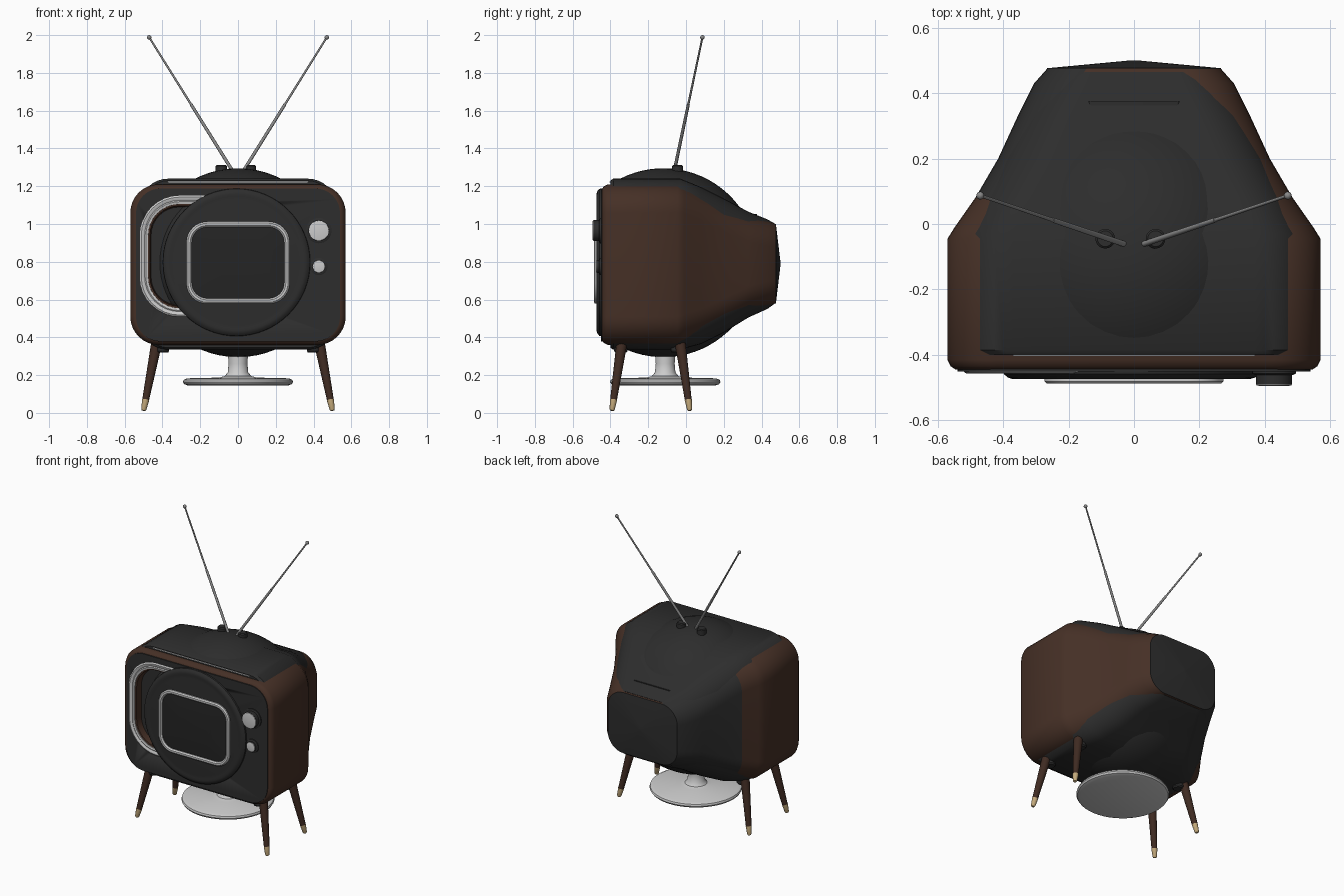
import bpy, bmesh
from math import sin, cos, pi, radians
from mathutils import Vector

if "Cube" in bpy.data.objects:
    bpy.data.objects.remove(bpy.data.objects["Cube"])


def material(name, rgb, rough=0.5):
    m = bpy.data.materials.new(name)
    m.use_nodes = True
    bsdf = m.node_tree.nodes["Principled BSDF"]
    m.diffuse_color = (*rgb, 1)
    bsdf.inputs["Base Color"].default_value = (*rgb, 1)
    bsdf.inputs["Roughness"].default_value = rough
    return m


CHARCOAL = material("charcoal plastic", (0.026, 0.026, 0.026))
SCREEN = material("screen glass", (0.018, 0.018, 0.018))
WALNUT = material("walnut veneer", (0.06, 0.029, 0.019))
LEGWOOD = material("dark leg wood", (0.05, 0.024, 0.016))
CHROME = material("pale chrome", (0.6, 0.6, 0.6))
STEEL = material("antenna steel", (0.25, 0.25, 0.25))
BRASS = material("brass", (0.55, 0.4, 0.2))


def rounded(y, hw, lo, hi, r, cx=0, n=8):
    """Rounded rectangle in the plane at depth y."""
    pts = []
    for k, (sx, sz) in enumerate([(1, 1), (-1, 1), (-1, -1), (1, -1)]):
        px = cx + sx * (hw - r)
        pz = hi - r if sz > 0 else lo + r
        for i in range(n + 1):
            a = (k + i / n) * pi / 2
            pts.append(Vector((px + r * cos(a), y, pz + r * sin(a))))
    return pts


def circle(centre, axis, r, n=32):
    turn = Vector((0, 0, 1)).rotation_difference(Vector(axis))
    return [Vector(centre) + turn @ Vector((r * cos(2 * pi * i / n), r * sin(2 * pi * i / n), 0))
            for i in range(n)]


def loft(name, loops, mats, cyclic=False, angle=35):
    """Skin a row of matching loops; cap the ends, or join them into a frame."""
    bm = bmesh.new()
    rows = [[bm.verts.new(p) for p in loop] for loop in loops]
    pairs = list(zip(rows, rows[1:])) + ([(rows[-1], rows[0])] if cyclic else [])
    for a, b in pairs:
        for i in range(len(a)):
            j = (i + 1) % len(a)
            bm.faces.new((a[i], a[j], b[j], b[i]))
    if not cyclic:
        bm.faces.new(rows[0])
        bm.faces.new(rows[-1])
    bmesh.ops.recalc_face_normals(bm, faces=bm.faces)
    mesh = bpy.data.meshes.new(name)
    bm.to_mesh(mesh)
    bm.free()
    ob = bpy.data.objects.new(name, mesh)
    bpy.context.collection.objects.link(ob)
    for m in mats:
        mesh.materials.append(m)
    smooth(ob, angle)
    return ob


def smooth(ob, angle=35):
    bpy.ops.object.select_all(action='DESELECT')
    ob.select_set(True)
    bpy.context.view_layer.objects.active = ob
    bpy.ops.object.shade_smooth_by_angle(angle=radians(angle))


def lathe(name, centre, axis, profile, mat, n=32):
    """Turned part from (distance along axis, radius) pairs."""
    c, d = Vector(centre), Vector(axis).normalized()
    return loft(name, [circle(c + d * t, d, r, n) for t, r in profile], [mat])


def cut(ob, cutter):
    mod = ob.modifiers.new("recess", 'BOOLEAN')
    mod.operation = 'DIFFERENCE'
    mod.solver = 'EXACT'
    mod.object = cutter
    bpy.context.view_layer.objects.active = ob
    bpy.ops.object.modifier_apply(modifier=mod.name)


# Walnut cabinet, tapering to the back; its right rear flank is charcoal
cabinet = loft("cabinet", [rounded(*s) for s in [
    (-0.445, 0.545, 0.385, 1.185, 0.13), (-0.435, 0.56, 0.37, 1.2, 0.14),
    (-0.415, 0.57, 0.36, 1.21, 0.15), (-0.045, 0.57, 0.36, 1.21, 0.15),
    (-0.01, 0.548, 0.37, 1.2, 0.15), (0.08, 0.485, 0.4, 1.17, 0.15),
    (0.2, 0.415, 0.455, 1.11, 0.15), (0.33, 0.355, 0.53, 1.045, 0.14),
    (0.43, 0.305, 0.565, 1.015, 0.13), (0.475, 0.265, 0.58, 1.0, 0.12)]],
    [WALNUT, CHARCOAL])
for f in cabinet.data.polygons:
    if f.center.x < 0 and f.center.y > 0.06:
        f.material_index = 1

# Charcoal shell showing through along the top and bottom
loft("top_and_bottom_shell", [rounded(*s) for s in [
    (-0.4, 0.51, 0.345, 1.23, 0.145), (-0.385, 0.52, 0.335, 1.24, 0.15),
    (-0.03, 0.52, 0.335, 1.24, 0.15), (0.08, 0.463, 0.365, 1.195, 0.15),
    (0.2, 0.4, 0.425, 1.135, 0.15), (0.33, 0.335, 0.505, 1.065, 0.14),
    (0.43, 0.275, 0.55, 1.025, 0.13), (0.465, 0.24, 0.575, 1.005, 0.11)]], [CHARCOAL])
loft("back_cap", [rounded(*s) for s in [
    (0.46, 0.268, 0.578, 1.002, 0.12), (0.476, 0.266, 0.58, 1.0, 0.12),
    (0.5, 0.01, 0.78, 0.8, 0.008)]], [CHARCOAL])
loft("back_vent_lip", [rounded(y, 0.14, 1.03, 1.052, 0.01) for y in (0.33, 0.375)], [CHARCOAL])

# Front panel with the recessed window
panel = loft("front_panel", [rounded(*s) for s in [
    (-0.44, 0.54, 0.378, 1.188, 0.13), (-0.45, 0.54, 0.378, 1.188, 0.13)]], [CHARCOAL])
WINDOW = dict(cx=-0.135)
cutter = loft("window_cutter", [rounded(y, 0.345, 0.55, 1.11, 0.17, **WINDOW)
                                for y in (-0.6, -0.36)], [WALNUT])
for ob in (cabinet, panel):
    cut(ob, cutter)
bpy.data.objects.remove(cutter)


def frame(name, profile, hw, lo, hi, r, mat, cx=0):
    """Rounded frame from (inset, depth) pairs."""
    return loft(name, [rounded(y, hw - i, lo + i, hi - i, r - i, cx) for i, y in profile],
                [mat], cyclic=True)


frame("window_frame", [(0, -0.44), (0, -0.452), (0.008, -0.457), (0.02, -0.455),
                       (0.026, -0.451), (0.032, -0.455), (0.044, -0.452), (0.046, -0.43)],
      0.385, 0.51, 1.15, 0.21, CHROME, -0.135)
frame("window_liner", [(0.044, -0.446), (0.054, -0.444), (0.06, -0.4), (0.044, -0.4)],
      0.385, 0.51, 1.15, 0.21, WALNUT, -0.135)

# Ball inside the cabinet, flattened into a round screen bezel
START = 0.86
lathe("ball_body", (0, -0.12, 0.795), (0, 1, 0),
      [(-0.5 * cos(a), 0.5 * sin(a)) for a in
       [START + (pi - 0.02 - START) * i / 28 for i in range(29)]], CHARCOAL, 64)
lathe("round_bezel", (-0.008, -0.435, 0.797), (0, -1, 0),
      [(0, 0.385), (0.012, 0.391), (0.024, 0.389), (0.034, 0.378), (0.039, 0.362),
       (0.036, 0.35), (0.038, 0.33)], CHARCOAL, 64)
frame("screen_frame", [(0, -0.465), (0, -0.481), (0.008, -0.488), (0.02, -0.488),
                       (0.028, -0.48), (0.028, -0.465)], 0.273, 0.578, 1.012, 0.11, CHROME)
loft("screen", [rounded(-0.465 - d, 0.25 - i, 0.6 + i, 0.99 - i, 0.09 - i * 0.4)
                for i, d in [(0, 0), (0, 0.01), (0.05, 0.014), (0.13, 0.017)]], [SCREEN])

# Knobs
for name, z, r in [("large", 0.965, 0.055), ("small", 0.775, 0.034)]:
    lathe(name + "_knob_base", (0.428, -0.445, z), (0, -1, 0),
          [(0, r + 0.012), (0.012, r + 0.012), (0.016, r + 0.004)], CHARCOAL)
    depth = 0.048 if r > 0.05 else 0.03
    lathe(name + "_knob", (0.428, -0.445, z), (0, -1, 0),
          [(0.01, r), (depth - 0.003, r), (depth - 0.003, r - 0.001)], CHARCOAL)
    lathe(name + "_knob_face", (0.428, -0.445, z), (0, -1, 0),
          [(depth - 0.004, r - 0.001), (depth, r - 0.002), (depth + 0.002, r - 0.012)], CHROME, 20)

# Slim trim along the front edge of the top
loft("top_trim", [rounded(y, 0.37, 1.221, 1.226, 0.002) for y in (-0.404, -0.395)], [CHROME])

# Splayed legs with brass tips and mounts
for side, sx in (("right", -1), ("left", 1)):
    for end, y0, y1 in (("front", -0.335, -0.392), ("back", -0.035, 0.02)):
        top, foot = Vector((sx * 0.425, y0, 0.4)), Vector((sx * 0.5, y1, 0.012))
        d = foot - top
        n = d.length
        label = f"{end}_{side}_leg"
        lathe(label, top, d, [(0, 0.03), (n * 0.86, 0.018)], LEGWOOD, 16)
        lathe(label + "_tip", top, d, [(n * 0.85, 0.019), (n * 0.98, 0.014), (n, 0.01)], BRASS, 16)
        lathe(label + "_mount", (sx * 0.4, y0 - 0.01, 0.32), (0, 0, 1),
              [(0, 0.03), (0.008, 0.036), (0.08, 0.036)], CHARCOAL, 16)

# Pedestal
lathe("pedestal", (0, -0.11, 0), (0, 0, 1),
      [(0.145, 0.265), (0.152, 0.285), (0.163, 0.292), (0.175, 0.288), (0.183, 0.27),
       (0.187, 0.1), (0.195, 0.07), (0.215, 0.054), (0.26, 0.05), (0.33, 0.054)], CHROME, 48)

# Rabbit-ear antenna
for side, sx, bx in (("right", -1, -0.088), ("left", 1, 0.066)):
    lathe(side + "_antenna_base", (bx, -0.045, 1.26), (0, 0, 1),
          [(0, 0.03), (0.046, 0.03), (0.052, 0.024)], CHARCOAL, 20)
    low, high = Vector((sx * 0.028, -0.062, 1.28)), Vector((sx * 0.47, 0.087, 1.988))
    d = high - low
    lathe(side + "_antenna_rod", low, d, [(0, 0.009), (d.length * 0.5, 0.008),
                                          (d.length * 0.5, 0.006), (d.length, 0.005)], STEEL, 12)
    lathe(side + "_antenna_tip", high, d, [(-0.012 * cos(a), 0.012 * sin(a)) for a in
                                           [0.1 + (pi - 0.2) * i / 8 for i in range(9)]], STEEL, 14)
